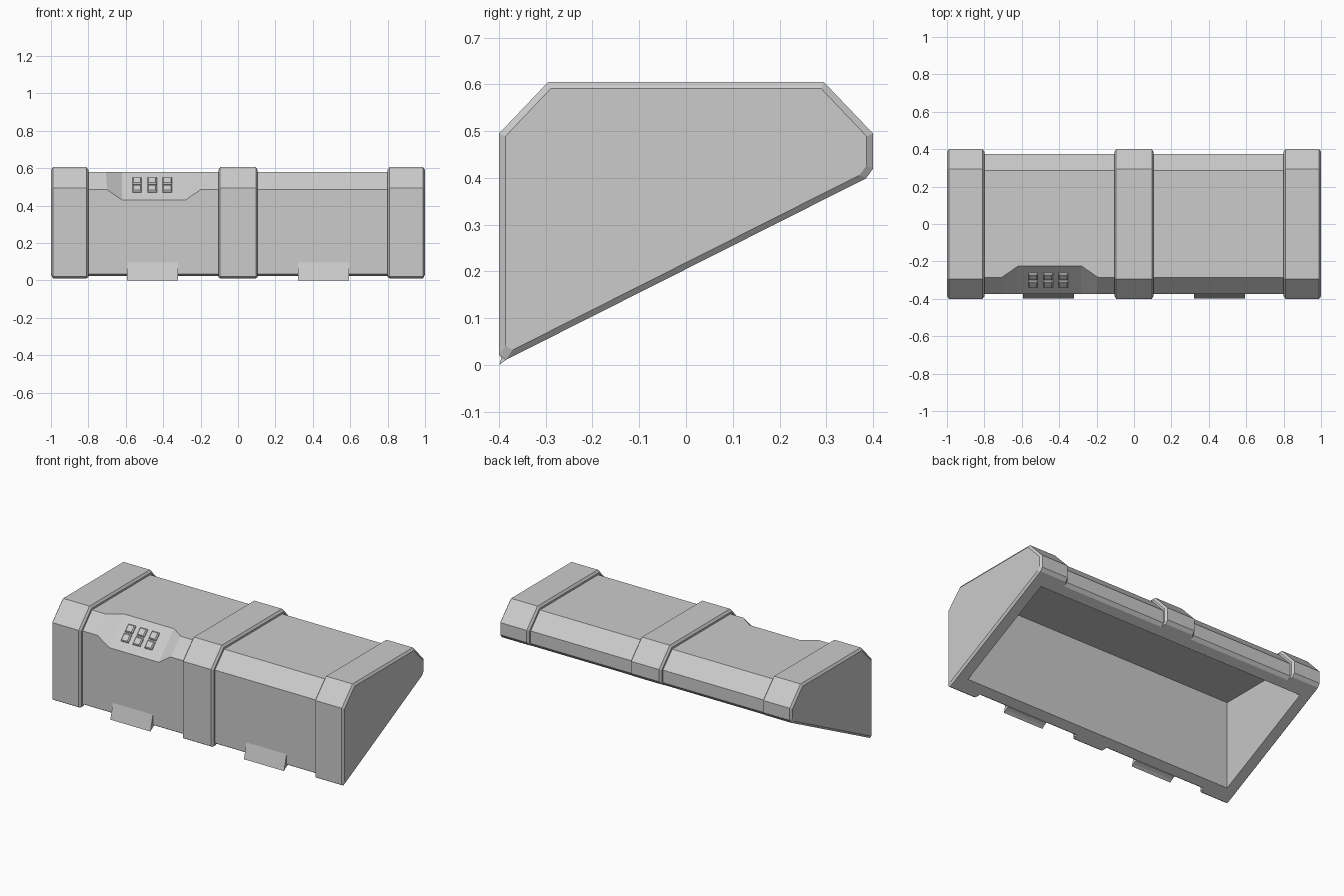
import bpy
import bmesh
from math import sqrt

cube = bpy.data.objects.get("Cube")
if cube:
    bpy.data.objects.remove(cube, do_unlink=True)

grey = bpy.data.materials.new("plain_grey")
grey.use_nodes = True
COLOUR = (0.6, 0.6, 0.6, 1)
grey.diffuse_color = COLOUR
grey.node_tree.nodes["Principled BSDF"].inputs["Base Color"].default_value = COLOUR


def loft(name, rings):
    """Closed solid through a list of matching point rings."""
    bm = bmesh.new()
    loops = [[bm.verts.new(p) for p in ring] for ring in rings]
    n = len(loops[0])
    for a, b in zip(loops, loops[1:]):
        for i in range(n):
            j = (i + 1) % n
            bm.faces.new((a[i], a[j], b[j], b[i]))
    bm.faces.new(loops[0])
    bm.faces.new(loops[-1])
    bmesh.ops.recalc_face_normals(bm, faces=bm.faces)
    mesh = bpy.data.meshes.new(name)
    bm.to_mesh(mesh)
    bm.free()
    mesh.materials.append(grey)
    obj = bpy.data.objects.new(name, mesh)
    bpy.context.collection.objects.link(obj)
    return obj


def rim(y):
    """Height of the sloping open underside."""
    return 0.205 + 0.504 * y


def section(x, inset, lift=0):
    """Lid cross-section, drawn in by inset and raised at the rim by lift."""
    s, c = 0.4 - inset, 0.385 - inset
    shoulder, top = 0.495 - 0.41 * inset, 0.605 - inset
    flat = 0.295 - 0.41 * inset
    points = [(-s, shoulder), (-flat, top), (flat, top), (s, shoulder),
              (s, rim(s) + 0.013 + lift), (c, rim(c) + lift),
              (-c, rim(-c) + lift), (-s, rim(-s) + 0.017 + lift)]
    return [(x, y, z) for y, z in points]


def cut(target, cutter):
    cutter.hide_render = True
    cutter.hide_viewport = True
    cutter.display_type = 'WIRE'
    mod = target.modifiers.new(cutter.name, 'BOOLEAN')
    mod.operation = 'DIFFERENCE'
    mod.solver = 'EXACT'
    mod.object = cutter


# Lid with two end bands and a middle band
BODY, EDGE = 0.025, 0.014
half = [(1, EDGE, EDGE), (0.99, 0, 0), (0.81, 0, 0), (0.8, EDGE, 0), (0.8, BODY, 0),
        (0.105, BODY, 0), (0.105, EDGE, 0), (0.095, 0, 0)]
stations = [(-x, i, l) for x, i, l in half] + half[::-1]
lid = loft("lid", [section(*s) for s in stations])

# Tapered hollow inside the lid
mouth = [(y, rim(y)) for y in (-0.31, 0.31)]
ceiling = [(-0.22, 0.52), (0.25, 0.52)]


def rectangle(width, ends, drop=0):
    (y0, z0), (y1, z1) = ends
    return [(-width, y0, z0 - drop), (width, y0, z0 - drop),
            (width, y1, z1 - drop), (-width, y1, z1 - drop)]


cut(lid, loft("hollow_cutter", [rectangle(0.925, mouth, 0.1),
                                rectangle(0.925, mouth), rectangle(0.85, ceiling)]))


# Recess across the front shoulder, with flared ends
def on_panel(x, along, out):
    """Point on the recess floor: along the slope and out of it."""
    return (x, -0.2975 + (along - out) / sqrt(2), 0.5075 + (along + out) / sqrt(2))


DEPTH, MIDDLE = 0.039, -0.45


def recess_ring(along):
    wide, narrow, out = 0.17 + 0.08 * 1.5, 0.17, DEPTH * 1.5
    return [on_panel(MIDDLE + x, along, n)
            for x, n in ((-narrow, 0), (narrow, 0), (wide, out), (-wide, out))]


cut(lid, loft("recess_cutter", [recess_ring(-0.25), recess_ring(0.25)]))


# Keypad of six tapered buttons
def button_ring(x, along, size, out):
    return [on_panel(x + a * size, along + b * size, out)
            for a, b in ((-1, -1), (1, -1), (1, 1), (-1, 1))]


for row, along in enumerate((-0.029, 0.029)):
    for column in range(3):
        x = -0.54 + 0.081 * column
        loft(f"button_{row + 1}_{column + 1}",
             [button_ring(x, along, 0.025, -0.003), button_ring(x, along, 0.025, 0.005),
              button_ring(x, along, 0.019, 0.012)])

# Two wedge catches on the lower front edge
wedge = [(-0.375, 0.095), (-0.399, 0.0), (-0.385, 0.011), (-0.365, 0.022), (-0.365, 0.09)]
for name, x in (("right_catch", -0.457), ("left_catch", 0.457)):
    loft(name, [[(x + d, y, z) for y, z in wedge] for d in (-0.137, 0.137)])
